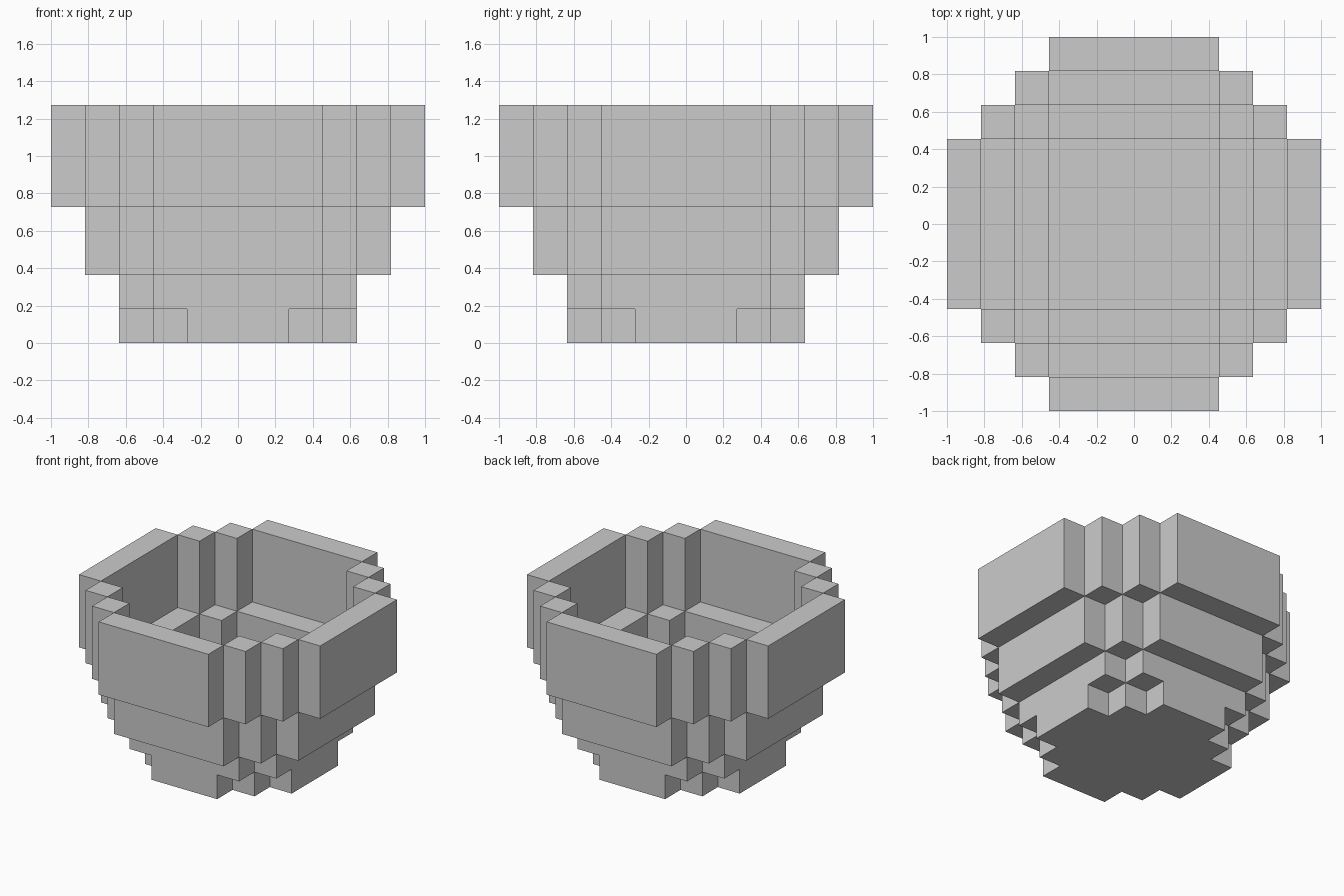
import bpy, bmesh, math
from mathutils import Vector

if "Cube" in bpy.data.objects:
    bpy.data.objects.remove(bpy.data.objects["Cube"])

S = 2 / 11  # edge length of one block
DIRS = [Vector(d) for d in ((1, 0, 0), (-1, 0, 0), (0, 1, 0), (0, -1, 0), (0, 0, 1), (0, 0, -1))]


def layer(half, diag, z, hollow):
    """Stepped octagon of blocks: solid plate or one-block-thick ring."""
    r = range(-half, half + 1)
    return {(x, y, z) for x in r for y in r
            if abs(x) + abs(y) <= diag
            and (not hollow or max(abs(x), abs(y)) == half or abs(x) + abs(y) == diag)}


def build(name, cells):
    """Skin a set of blocks, outer faces only, and merge flat areas."""
    bm = bmesh.new()
    for c in cells:
        centre = Vector(c) + Vector((0, 0, 0.5))
        for n in DIRS:
            if tuple(int(a + b) for a, b in zip(c, n)) in cells:
                continue
            u = Vector((n.y, n.z, n.x))
            v = n.cross(u)
            corners = [(centre + (n + a * u + b * v) / 2) * S
                       for a, b in ((-1, -1), (1, -1), (1, 1), (-1, 1))]
            bm.faces.new([bm.verts.new(p) for p in corners])
    bmesh.ops.remove_doubles(bm, verts=bm.verts[:], dist=1e-4)
    bmesh.ops.dissolve_limit(bm, angle_limit=math.radians(1), verts=bm.verts[:],
                             edges=bm.edges[:], delimit={'NORMAL'})
    mesh = bpy.data.meshes.new(name)
    bm.to_mesh(mesh)
    bm.free()
    bpy.context.collection.objects.link(bpy.data.objects.new(name, mesh))


def rings(half, z0, z1):
    return set().union(*(layer(half, half + 2, z, True) for z in range(z0, z1)))


# Closed floor plate with the lowest wall ring
build("bowl_base", layer(3, 4, 0, False) | rings(3, 1, 2))
# Middle wall, stepped outward
build("bowl_middle_wall", rings(4, 2, 4))
# Upper wall and open rim
build("bowl_upper_wall", rings(5, 4, 7))
